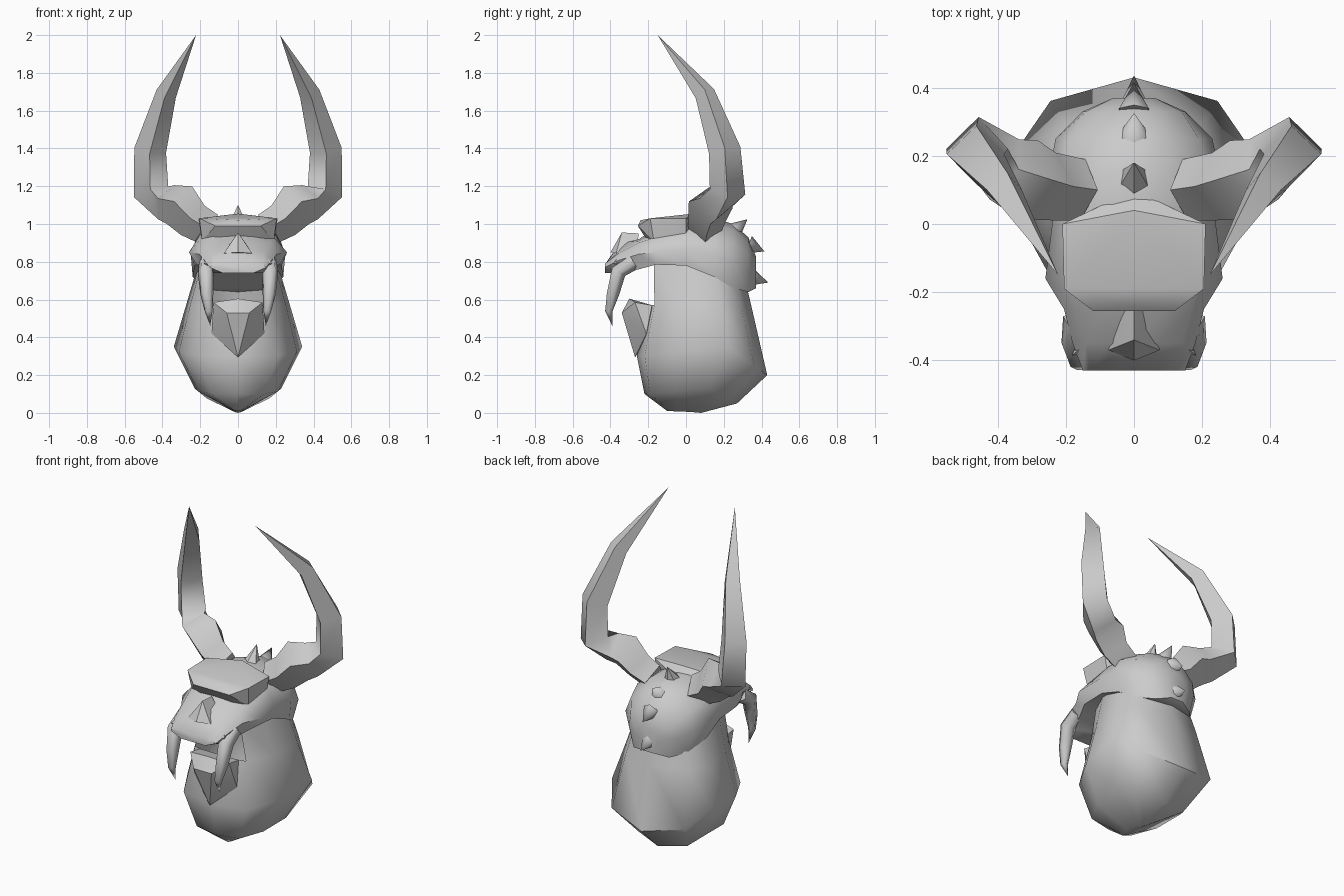
import bpy
import bmesh
import math
from mathutils import Vector

cube = bpy.data.objects.get("Cube")
if cube:
    bpy.data.objects.remove(cube, do_unlink=True)

grey = bpy.data.materials.new("bone_grey")
grey.use_nodes = True
grey.diffuse_color = (0.6, 0.6, 0.6, 1)
grey.node_tree.nodes["Principled BSDF"].inputs["Base Color"].default_value = (0.6, 0.6, 0.6, 1)


def finish(name, bm, angle):
    """Turn a bmesh into a named, shaded object."""
    bmesh.ops.recalc_face_normals(bm, faces=bm.faces)
    mesh = bpy.data.meshes.new(name)
    bm.to_mesh(mesh)
    bm.free()
    mesh.materials.append(grey)
    obj = bpy.data.objects.new(name, mesh)
    bpy.context.collection.objects.link(obj)
    bpy.ops.object.select_all(action='DESELECT')
    obj.select_set(True)
    bpy.context.view_layer.objects.active = obj
    bpy.ops.object.shade_smooth_by_angle(angle=math.radians(angle))
    return obj


def loft(name, rings, cap_start=True, cap_end=True, skip=None, angle=55):
    """Bridge closed rings; skip(ring, side) leaves a face out."""
    bm = bmesh.new()
    loops = [[bm.verts.new(p) for p in ring] for ring in rings]
    n = len(loops[0])
    for r in range(len(loops) - 1):
        for i in range(n):
            if skip and skip(r, i):
                continue
            j = (i + 1) % n
            bm.faces.new((loops[r][i], loops[r][j], loops[r + 1][j], loops[r + 1][i]))
    if cap_start:
        bm.faces.new(loops[0])
    if cap_end:
        bm.faces.new(loops[-1])
    bmesh.ops.remove_doubles(bm, verts=bm.verts, dist=0.0005)
    return finish(name, bm, angle)


def hull(name, half_points, angle=30):
    """Convex block from points mirrored across x."""
    bm = bmesh.new()
    points = {(s * x, y, z) for x, y, z in half_points for s in (-1, 1)}
    for p in sorted(points):
        bm.verts.new(p)
    bmesh.ops.convex_hull(bm, input=bm.verts)
    bmesh.ops.dissolve_limit(bm, angle_limit=0.02, verts=bm.verts, edges=bm.edges)
    return finish(name, bm, angle)


def tube(name, path, sides, ref, mirror=1, angle=55):
    """Tapered tube along (x, y, z, radius) stations."""
    centres = [Vector((mirror * p[0], p[1], p[2])) for p in path]
    rings = []
    for k, c in enumerate(centres):
        t = (centres[min(k + 1, len(path) - 1)] - centres[max(k - 1, 0)]).normalized()
        v = (ref - t * ref.dot(t)).normalized()
        u = v.cross(t)
        turn = [2 * math.pi * i / sides for i in range(sides)]
        rings.append([c + path[k][3] * (u * math.cos(a) + v * math.sin(a)) for a in turn])
    return loft(name, rings, angle=angle)


# Neck: tilted rings (front y, front z, half width, side z, back y, back z)
def neck_ring(yf, zf, w, zs, yb, zb):
    across = [0, 0.62, 0.92, 1, 0.72, 0]
    along = [0, 0.06, 0.33, 0.7, 0.9, 1]
    half = []
    for a, t in zip(across, along):
        z = zf + (zs - zf) * t / 0.7 if t <= 0.7 else zs + (zb - zs) * (t - 0.7) / 0.3
        half.append((a * w, yf + (yb - yf) * t, z))
    return half + [(-x, y, z) for x, y, z in half[-2:0:-1]]


neck = [neck_ring(*r) for r in (
    (-0.20, 0.79, 0.21, 0.79, 0.30, 0.76),
    (-0.20, 0.57, 0.275, 0.57, 0.345, 0.57),
    (-0.26, 0.30, 0.34, 0.35, 0.43, 0.20),
    (-0.22, 0.10, 0.23, 0.13, 0.27, 0.05),
    (-0.10, 0.01, 0.015, 0.005, 0.08, 0.0))]
# The mouth is an opening at the upper front
loft("neck", neck, cap_start=False, skip=lambda r, i: r == 0 and i in (0, 9))

# Lower jaw
hull("lower_jaw", [
    (0, -0.30, 0.605), (0.13, -0.27, 0.585), (0.13, -0.18, 0.57), (0.06, -0.34, 0.53),
    (0.14, -0.21, 0.42), (0, -0.27, 0.295), (0, -0.18, 0.40)])

# Skull helmet: cross-sections from snout to back of head
sections = [
    (-0.43, (0, 0.78), (0.07, 0.785), (0.13, 0.79), (0.15, 0.77), (0.08, 0.74)),
    (-0.35, (0, 0.90), (0.07, 0.86), (0.14, 0.85), (0.18, 0.81), (0.14, 0.74)),
    (-0.25, (0, 0.92), (0.09, 0.91), (0.17, 0.90), (0.205, 0.84), (0.18, 0.76)),
    (-0.16, (0, 0.98), (0.1, 0.97), (0.19, 0.93), (0.26, 0.85), (0.22, 0.785)),
    (0.0, (0, 1.02), (0.1, 1.015), (0.19, 0.96), (0.24, 0.87), (0.23, 0.78)),
    (0.15, (0, 1.03), (0.12, 1.0), (0.22, 0.93), (0.25, 0.84), (0.24, 0.72)),
    (0.25, (0, 1.0), (0.1, 0.97), (0.19, 0.9), (0.23, 0.8), (0.19, 0.66)),
    (0.33, (0, 0.93), (0.08, 0.90), (0.14, 0.84), (0.15, 0.76), (0.12, 0.64)),
    (0.37, (0, 0.83), (0.04, 0.81), (0.06, 0.78), (0.06, 0.73), (0.04, 0.66))]
skull = []
for y, *profile in sections:
    half = [(x, y, z) for x, z in profile]
    skull.append(half + [(-x, yy, z) for x, yy, z in half[:0:-1]])
loft("skull_helmet", skull)

# Overhanging brow and nose
hull("brow", [
    (0, 0.04, 1.055), (0.21, 0.0, 1.03), (0.205, -0.19, 1.03), (0.12, -0.255, 0.99),
    (0, -0.24, 1.02), (0.19, -0.17, 0.91), (0.1, -0.21, 0.92), (0.19, 0.0, 0.93), (0, 0.1, 1.0)])
hull("nose", [
    (0, -0.34, 0.955), (0.075, -0.37, 0.845), (0, -0.40, 0.85), (0, -0.25, 0.95), (0.06, -0.26, 0.87)])

# Horns and tusks, one pair each
horn = [(0.15, 0.10, 0.97, 0.09), (0.24, 0.11, 1.02, 0.10), (0.31, 0.13, 1.10, 0.12),
        (0.38, 0.16, 1.115, 0.10), (0.46, 0.22, 1.17, 0.095), (0.465, 0.205, 1.39, 0.085),
        (0.38, 0.10, 1.69, 0.055), (0.222, -0.15, 2.0, 0.0)]
tusk = [(0.165, -0.28, 0.80, 0.045), (0.17, -0.36, 0.75, 0.045), (0.165, -0.39, 0.63, 0.036),
        (0.155, -0.41, 0.54, 0.022), (0.147, -0.39, 0.46, 0.0)]
y_axis, x_axis = Vector((0, 1, 0)), Vector((1, 0, 0))
for side, m in (("left", 1), ("right", -1)):
    tube(side + "_horn", horn, 4, y_axis, m, angle=80)
    tube(side + "_tusk", tusk, 5, x_axis, m, angle=80)
    # Small snout corner spike
    tube(side + "_snout_spike", [(0.13, -0.35, 0.80, 0.04), (0.182, -0.385, 0.79, 0.0)], 4, y_axis, m)

# Crest spikes down the middle of the head: base and tip (y, z)
crest = [((0.13, 1.0), (0.18, 1.10)), ((0.25, 0.96), (0.325, 1.025)),
         ((0.33, 0.89), (0.415, 0.855)), ((0.34, 0.72), (0.435, 0.69))]
for k, ((y0, z0), (y1, z1)) in enumerate(crest):
    tube(f"crest_spike_{k + 1}", [(0, y0, z0, 0.05), (0, y1, z1, 0.0)], 6, x_axis)
